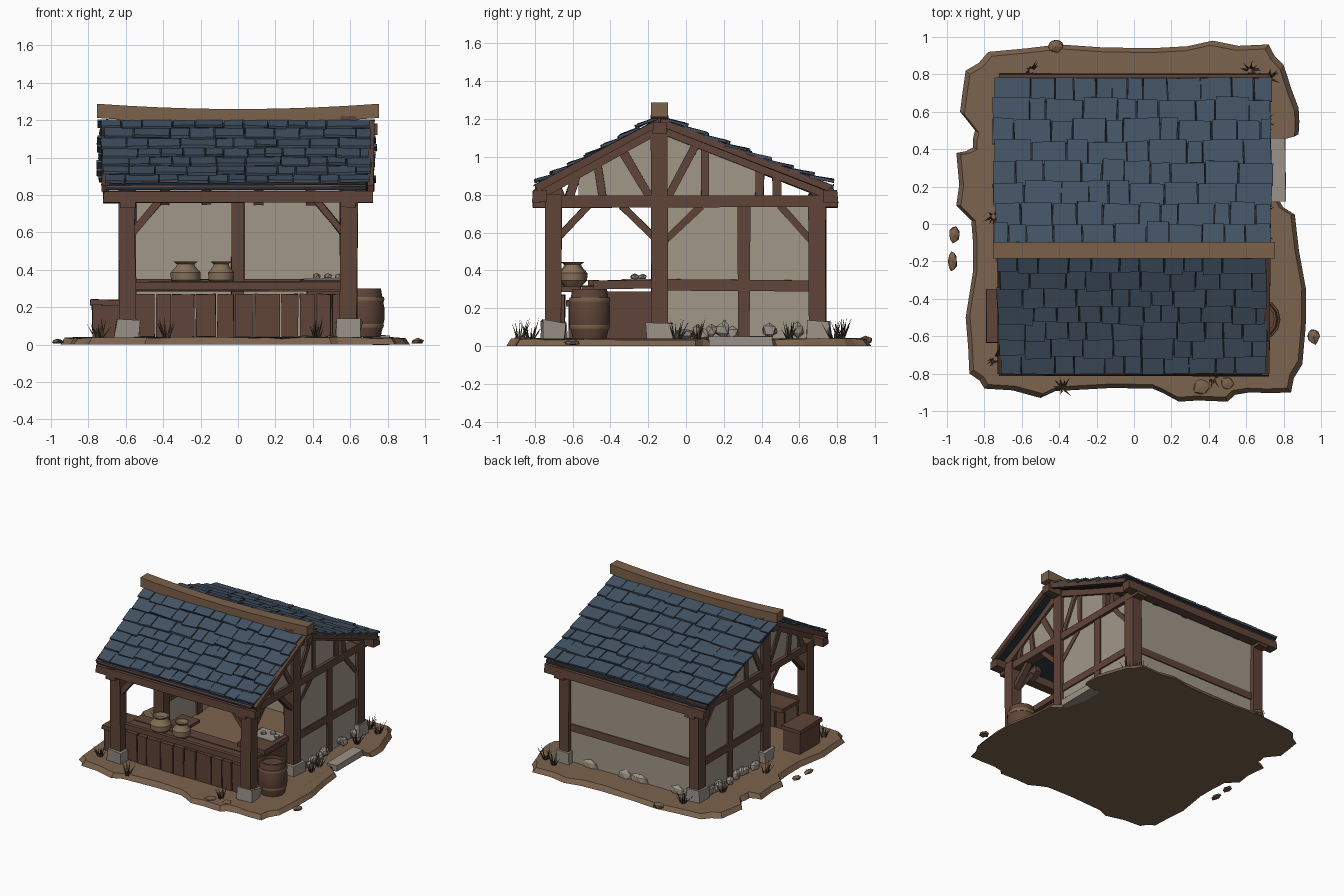
import bpy, bmesh, math, random
from mathutils import Vector, Matrix

random.seed(7)
if bpy.data.objects.get("Cube"):
    bpy.data.objects.remove(bpy.data.objects["Cube"])
U = random.uniform


def material(name, rgb):
    m = bpy.data.materials.new(name)
    m.use_nodes = True
    m.diffuse_color = (*rgb, 1)
    m.node_tree.nodes["Principled BSDF"].inputs["Base Color"].default_value = (*rgb, 1)
    return m


WOOD = material("dark timber", (.115, .058, .04))
RIDGE = material("pale timber", (.2, .12, .07))
TILE = material("slate blue", (.055, .085, .125))
GAP = material("slate shadow", (.018, .026, .038))
PLASTER = material("plaster", (.36, .31, .25))
STONE = material("stone", (.33, .29, .25))
EARTH = material("earth", (.2, .125, .075))
CLAY = material("clay", (.23, .16, .095))
GRASS = material("dry grass", (.06, .045, .03))


def finish(name, bm, mat, smooth=False):
    bmesh.ops.recalc_face_normals(bm, faces=bm.faces)
    me = bpy.data.meshes.new(name)
    bm.to_mesh(me)
    bm.free()
    me.materials.append(mat)
    ob = bpy.data.objects.new(name, me)
    bpy.context.collection.objects.link(ob)
    if smooth:
        for p in me.polygons:
            p.use_smooth = True
    return ob


def add_box(bm, mtx, jit=0.0):
    vs = bmesh.ops.create_cube(bm, size=1, matrix=mtx)["verts"]
    for v in vs:
        v.co += Vector((U(-jit, jit), U(-jit, jit), U(-jit, jit)))


def boxes(name, items, mat, jit=.003):
    """items: (centre, size)"""
    bm = bmesh.new()
    for c, s in items:
        add_box(bm, Matrix.Translation(c) @ Matrix.Diagonal((*s, 1)), jit)
    return finish(name, bm, mat)


def beams(name, items, mat=WOOD, jit=.004):
    """items: (start, end, width, height)"""
    bm = bmesh.new()
    for p, q, w, h in items:
        p, q = Vector(p), Vector(q)
        d = (q - p).normalized()
        ref = Vector((1, 0, 0)) if abs(d.x) < .9 else Vector((0, 1, 0))
        a = (ref - d * ref.dot(d)).normalized()
        rot = Matrix((a, d.cross(a), d)).transposed().to_4x4()
        add_box(bm, Matrix.Translation((p + q) / 2) @ rot
                @ Matrix.Diagonal((w, h, (q - p).length, 1)), jit)
    return finish(name, bm, mat)


def lathe(name, profile, loc, mat, n=14):
    bm = bmesh.new()
    rings = [[bm.verts.new((loc[0] + r * math.cos(i * math.tau / n),
                            loc[1] + r * math.sin(i * math.tau / n), loc[2] + z))
              for i in range(n)] for r, z in profile]
    for lo, hi in zip(rings, rings[1:]):
        for i in range(n):
            bm.faces.new((lo[i], lo[(i + 1) % n], hi[(i + 1) % n], hi[i]))
    bm.faces.new(rings[0])
    bm.faces.new(rings[-1])
    ob = finish(name, bm, mat)
    bpy.ops.object.select_all(action='DESELECT')
    ob.select_set(True)
    bpy.context.view_layer.objects.active = ob
    bpy.ops.object.shade_smooth_by_angle(angle=math.radians(35))
    return ob


def rocks(name, items, mat=STONE):
    """items: (centre, radii)"""
    bm = bmesh.new()
    for c, s in items:
        vs = bmesh.ops.create_icosphere(bm, subdivisions=1, radius=1)["verts"]
        for v in vs:
            v.co = Vector(c) + Vector([v.co[k] * s[k] * U(.8, 1.1) for k in range(3)])
            v.co.z = max(v.co.z, .005)
    return finish(name, bm, mat)


# Ragged earth base: chipped outline, narrower on top
outline = [(-.8, -.88), (-.5, -.93), (-.36, -.89), (.1, -.88), (.24, -.95), (.5, -.95), (.62, -.9),
           (.84, -.9), (.9, -.75), (.92, -.35), (.86, .05), (.78, .12), (.78, .46), (.88, .48),
           (.88, .62), (.8, .85), (.72, .96), (.42, .98), (.1, .94), (-.4, .96), (-.78, .92),
           (-.9, .82), (-.93, .6), (-.85, .5), (-.86, .41), (-.95, .38), (-.95, .1), (-.87, .02),
           (-.86, -.25), (-.9, -.5), (-.88, -.8)]
ring = []
for a, b in zip(outline, outline[1:] + outline[:1]):
    a, b = Vector(a), Vector(b)
    ring += [a, a.lerp(b, U(.4, .6)) * U(.98, 1.01)]
bm = bmesh.new()
low = [bm.verts.new((p.x, p.y, 0)) for p in ring]
top = [bm.verts.new((p.x * .975, p.y * .975, U(.03, .042))) for p in ring]
bm.faces.new(low)
bm.faces.new(top)
for i in range(len(ring)):
    j = (i + 1) % len(ring)
    bm.faces.new((low[i], low[j], top[j], top[i]))
finish("earth_base", bm, EARTH)
rocks("loose_clods", [((.96, -.6, .015), (.04, .05, .02)), ((-.96, -.06, .015), (.035, .05, .015)),
                      ((-.97, -.2, .015), (.03, .06, .015)), ((-.42, .95, .03), (.05, .04, .025)),
                      ((.36, -.87, .04), (.05, .05, .012)), ((.5, -.85, .04), (.04, .04, .012))], EARTH)
boxes("door_step", [((.765, .29, .026), (.09, .34, .05))], STONE)

# Timber frame, mirrored left and right
X, MID, Z0 = .59, -.14, .04
for s, side in ((1, "left"), (-1, "right")):
    x = s * X
    beams(side + "_posts", [((x, -.7, Z0), (x * 1.01, -.7, .8), .09, .085),
                            ((x, MID, Z0), (x, MID, 1.22), .09, .088),
                            ((x, .695, Z0), (x, .695, .8), .09, .09)])
    beams(side + "_tie_beam", [((x, -.81, .762), (x, .8, .762), .085, .06)])
    beams(side + "_braces", [((x, y, z), (x, y + dy, .74), .05, .035) for y, z, dy in
                             ((-.67, .58, .15), (-.17, .58, -.17), (-.11, .56, .19), (.66, .56, -.16))]
          + [((s * .56, y, .6), (s * .42, y, .77), .035, .05) for y in (-.7, .66)])
    beams(side + "_wall_frame", [((x, .305, Z0), (x, .305, .74), .06, .065),
                                 ((x, -.1, .32), (x, .67, .32), .06, .06)])
    beams(side + "_gable_struts", [((x, y0, .78), (x, y1, z), .06, .045) for y0, y1, z in
                                   ((-.19, -.34, 1.04), (-.44, -.47, .98), (-.1, .05, 1.06), (.1, .1, 1.08),
                                    (.39, .39, .98), (.48, .48, .94), (-.62, -.58, .9))])
    beams(side + "_rafters", [((x, MID, 1.155), (x, e, .8), .07, .06) for e in (-.79, .77)]
          + [((s * .71, MID, 1.185), (s * .71, e, .835), .035, .04) for e in (-.79, .76)])
    # Plaster panels: lower wall and gable
    for part, prof in (("wall", [(-.12, Z0), (.7, Z0), (.7, .76), (-.12, .76)]),
                       ("gable", [(-.57, .78), (-.57, .89), (MID, 1.14), (.39, .96), (.39, .78)])):
        bm = bmesh.new()
        f = bm.faces.new([bm.verts.new((x - .018, y, z)) for y, z in prof])
        g = bmesh.ops.extrude_face_region(bm, geom=[f])["geom"]
        bmesh.ops.translate(bm, vec=(.036, 0, 0), verts=[v for v in g if isinstance(v, bmesh.types.BMVert)])
        finish(side + "_plaster_" + part, bm, PLASTER)
    # Footings and rubble along the wall foot
    boxes(side + "_footings", [((s * .59, y, .08), (.13, .13, .1)) for y in (-.7, MID, .7)], STONE, .012)
    rocks(side + "_rubble", [((s * U(.62, .65), U(-.05, .62), U(.05, .09)), (.03, U(.03, .06), U(.03, .05)))
                             for i in range(11)])

# Back wall, plates and ridge
boxes("back_plaster", [((0, .69, .41), (1.14, .04, .74))], PLASTER, 0)
beams("back_wall_frame", [((-.56, .69, .32), (.56, .69, .32), .06, .06), ((0, .655, Z0), (0, .655, .78), .07, .035)])
rocks("back_rubble", [((U(-.5, .5), .71, .06), (.07, .025, .05)) for i in range(5)], PLASTER)
beams("eave_plates", [((-.72, y, .79), (.72, y, .79), .075, .065) for y in (-.775, .765)]
      + [((-.72, MID, 1.15), (.745, MID, 1.15), .075, .06)])
beams("rafter_tails", [((x, y - .05, .775), (x, y + .05, .815), .05, .06)
                       for x in (-.39, -.17, .11, .39) for y in (-.7, .71)])
bm = bmesh.new()
N = 10
for i in range(N + 1):
    t = i / N * 2 - 1
    z = 1.222 + .028 * t * t
    quad = [bm.verts.new((t * .755, MID + a * .045, z + b * .038)) for a, b in ((-1, -1), (1, -1), (1, 1), (-1, 1))]
    if i:
        for k in range(4):
            bm.faces.new((last[k], last[k - 1], quad[k - 1], quad[k]))
    if i in (0, N):
        bm.faces.new(quad)
    last = quad
finish("ridge_beam", bm, RIDGE)


# Roof slopes: dark decking below staggered slates
def roof(name, y0, y1, xa, xb, rows, wide):
    def at(u, lift=0):
        return Vector((0, y0 + (y1 - y0) * u, 1.195 - .345 * u - .05 * u * (1 - u) + lift))
    beams(name + "_deck", [(at(i / 4) + Vector((xa + .02, 0, 0)), at(i / 4) + Vector((xb - .02, 0, 0)), .01, .01)
                           for i in (0, 4)], WOOD)
    bm = bmesh.new()
    prev = None
    for i in range(7):
        p = at(i / 6)
        cur = [bm.verts.new((x, p.y, p.z + dz)) for x, dz in ((xa + .02, 0), (xb - .02, 0), (xb - .02, -.022), (xa + .02, -.022))]
        if prev:
            for k in range(4):
                bm.faces.new((prev[k], prev[k - 1], cur[k - 1], cur[k]))
        if i in (0, 6):
            bm.faces.new(cur)
        prev = cur
    finish(name + "_underlay", bm, GAP)
    bm = bmesh.new()
    for r in range(rows):
        x = xa + U(-.012, .012)
        while x < xb - .02:
            w = min(U(*wide), xb - x + U(-.01, .01))
            if xb - x - w < .04:
                w = xb - x + U(-.01, .01)
            p, q = at(max(0, (r - .15) / rows), .004), at((r + 1 + U(-.1, .1) * (r < rows - 1)) / rows, .018 + U(0, .008))
            d = (q - p).normalized()
            a = Vector((1, 0, 0))
            rot = Matrix((a, d.cross(a), d)).transposed().to_4x4() @ Matrix.Rotation(U(-.03, .03), 4, 'Y')
            add_box(bm, Matrix.Translation((p + q) / 2 + a * (x + w / 2)) @ rot
                    @ Matrix.Diagonal((w - .006, .014, (q - p).length, 1)), .003)
            x += w
    finish(name + "_slates", bm, TILE)


roof("front_roof", -.17, -.8, -.725, .705, 7, (.09, .2))
roof("back_roof", -.11, .78, -.75, .74, 8, (.08, .22))

# Sales counter: plank front, plank top, return on the left
planks, x = [], -.56
while x < .53:
    w = min(U(.08, .15), .55 - x)
    planks.append(((x + w / 2, -.66 + U(-.004, .004), .155), (w - .008, .03, .23)))
    x += w
boxes("counter_front", planks, WOOD)
boxes("counter_top", [((0, -.61 + i * .11, .3 + i * .002), (1.12, .105, .03)) for i in range(2)], WOOD)
boxes("counter_rail", [((0, -.665, .315), (1.1, .03, .045))], WOOD)
boxes("counter_return", [((.47, -.31, .165), (.2, .27, .25)), ((.46, -.33, .325), (.25, .32, .045)),
                         ((-.2, -.42, .335), (.16, .2, .025))], WOOD)
boxes("cloth", [((.45, -.26, .351), (.2, .16, .008))], STONE, 0)
rocks("buns", [((.42 + i * .06, -.27 + i % 2 * .04, .365), (.025, .025, .018)) for i in range(3)])

# Jars, barrel and crate
for i, (x, r) in enumerate(((-.28, 1.1), (-.09, .95))):
    lathe("jar_%d" % (i + 1), [(.04 * r, 0), (.072 * r, .035), (.073 * r, .075), (.045 * r, .11), (.042 * r, .12),
                               (.06 * r, .135), (.05 * r, .135), (.035 * r, .11)], (x, -.6, .31), CLAY)
lathe("barrel", [(.092, 0), (.112, .09), (.112, .16), (.094, .26), (.08, .26), (.08, .235)], (.67, -.51, .04), WOOD)
for i, (r, z) in enumerate(((.106, .05), (.109, .19))):
    lathe("barrel_hoop_%d" % (i + 1), [(r, z), (r + .004, z + .012), (r, z + .025)], (.67, -.51, .04), RIDGE)
boxes("crate", [((-.705, -.49, .125), (.15, .26, .18)), ((-.705, -.49, .225), (.17, .29, .03))], WOOD)

# Dry grass tufts
bm = bmesh.new()
for gx, gy in ((-.74, -.72), (-.38, -.88), (.42, -.82), (-.55, .82), (.62, .82), (-.75, .04), (.72, .78),
               (.69, .06), (.69, .55), (.7, -.05), (-.68, .5)):
    for k in range(11):
        ang, h = U(0, math.tau), U(.05, .12)
        out = Vector((math.cos(ang), math.sin(ang), 0))
        base = Vector((gx, gy, .035)) + out * .012
        sid = Vector((-out.y, out.x, 0)) * .006
        tip = bm.verts.new(base + out * U(.01, .06) + Vector((0, 0, h)))
        tri = [bm.verts.new(base + o) for o in (sid, -sid, out * .008)]
        for e in range(3):
            bm.faces.new((tri[e], tri[e - 1], tip))
finish("grass_tufts", bm, GRASS)
